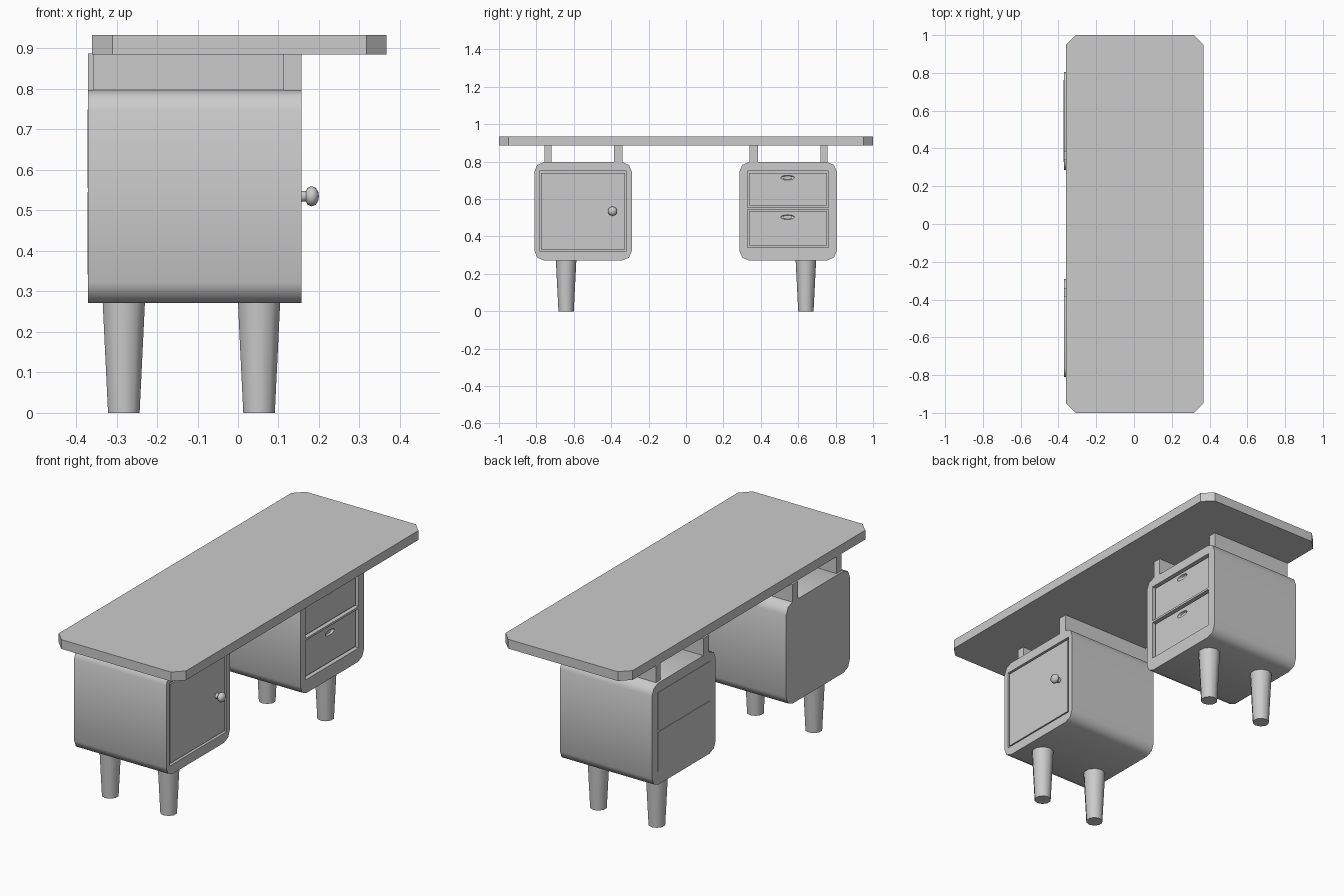
import bpy, bmesh, math

if "Cube" in bpy.data.objects:
    bpy.data.objects.remove(bpy.data.objects["Cube"])

X0, X1 = -0.37, 0.157          # back and front of the cabinets


def from_bmesh(name, bm):
    me = bpy.data.meshes.new(name)
    bmesh.ops.recalc_face_normals(bm, faces=bm.faces)
    bm.to_mesh(me)
    bm.free()
    ob = bpy.data.objects.new(name, me)
    bpy.context.collection.objects.link(ob)
    return ob


def box(name, x, y, z, round_axis=None, r=0.05, seg=1):
    """Box from (min, max) ranges; edges along round_axis can be rounded."""
    bm = bmesh.new()
    bmesh.ops.create_cube(bm, size=1)
    for v in bm.verts:
        for i, (a, b) in enumerate((x, y, z)):
            v.co[i] = a if v.co[i] < 0 else b
    if round_axis is not None:
        edges = [e for e in bm.edges
                 if abs(e.verts[0].co[round_axis] - e.verts[1].co[round_axis]) > 1e-4]
        bmesh.ops.bevel(bm, geom=edges, offset=r, segments=seg, profile=0.5,
                        affect='EDGES')
    return from_bmesh(name, bm)


def cut(ob, cutter):
    m = ob.modifiers.new("cut", 'BOOLEAN')
    m.object, m.operation, m.solver = cutter, 'DIFFERENCE', 'EXACT'
    bpy.context.view_layer.objects.active = ob
    bpy.ops.object.modifier_apply(modifier=m.name)
    bpy.data.objects.remove(cutter)


def smooth(ob, angle):
    bpy.ops.object.select_all(action='DESELECT')
    ob.select_set(True)
    bpy.context.view_layer.objects.active = ob
    bpy.ops.object.shade_smooth_by_angle(angle=math.radians(angle))


def ellipsoid(name, loc, scale):
    bpy.ops.mesh.primitive_uv_sphere_add(segments=20, ring_count=10, radius=1,
                                         location=loc)
    ob = bpy.context.object
    ob.name, ob.scale = name, scale
    bpy.ops.object.transform_apply(location=True, rotation=False, scale=True)
    return ob


def cabinet(name, y, openings, depth):
    """Rounded cabinet with recessed front panels; returns the panels."""
    body = box(name, (X0, X1), y, (0.272, 0.797), 0, 0.05, 2)
    panels = []
    for i, (ya, yb, za, zb) in enumerate(openings):
        cut(body, box("cutter", (X1 - 0.022, X1 + 0.05), (ya, yb), (za, zb)))
        g = 0.009
        panels.append(box(f"{name}_panel_{i}", (X1 - 0.03, X1 - depth),
                          (ya + g, yb - g), (za + g, zb - g)))
    smooth(body, 46)
    return panels


# Table top with clipped corners
box("table_top", (-0.36, 0.367), (-1, 1), (0.885, 0.933), 2, 0.05, 1)

# Door cabinet
cabinet("door_cabinet", (-0.81, -0.29), [(-0.783, -0.318, 0.321, 0.749)], 0.003)

# Door knob: lathed profile of (distance along x, radius)
profile = [(0.15, 0.014), (0.168, 0.013), (0.172, 0.021), (0.182, 0.025),
           (0.192, 0.021), (0.198, 0.011), (0.2, 0.0)]
bm = bmesh.new()
vs = [bm.verts.new((x, -0.393, 0.535 + r)) for x, r in profile]
es = [bm.edges.new(p) for p in zip(vs, vs[1:])]
bmesh.ops.spin(bm, geom=vs + es, cent=(0, -0.393, 0.535), axis=(1, 0, 0),
               angle=math.tau, steps=16)
bmesh.ops.remove_doubles(bm, verts=bm.verts, dist=1e-5)
smooth(from_bmesh("door_knob", bm), 50)

# Drawer cabinet with scooped finger pulls
rows = [(0.329, 0.762, 0.556, 0.749), (0.329, 0.762, 0.342, 0.545)]
drawers = cabinet("drawer_cabinet", (0.286, 0.806), rows, 0.012)
for d, z, row in zip(drawers, (0.714, 0.503), rows):
    cut(d, ellipsoid("scoop", (X1 - 0.012, 0.543, z), (0.014, 0.037, 0.013)))
    # Drawer backs just proud of the cabinet back
    box("drawer_back", (X0 - 0.002, X0 + 0.01), row[:2], row[2:])

for side in (-1, 1):
    # Spacer rails between cabinet and top: long inner, shorter outer
    for label, a, b, x in (("inner", 0.34, 0.385, (X0, X1)),
                           ("outer", 0.718, 0.757, (-0.358, 0.113))):
        ys = sorted((side * a, side * b))
        box(f"{label}_rail", x, ys, (0.79, 0.887))
    # Tapered ten-sided legs
    for x in (-0.282, 0.052):
        bpy.ops.mesh.primitive_cone_add(vertices=10, radius1=0.041, radius2=0.055,
                                        depth=0.276, location=(x, side * 0.641, 0.138))
        bpy.context.object.name = "leg"
        smooth(bpy.context.object, 40)
